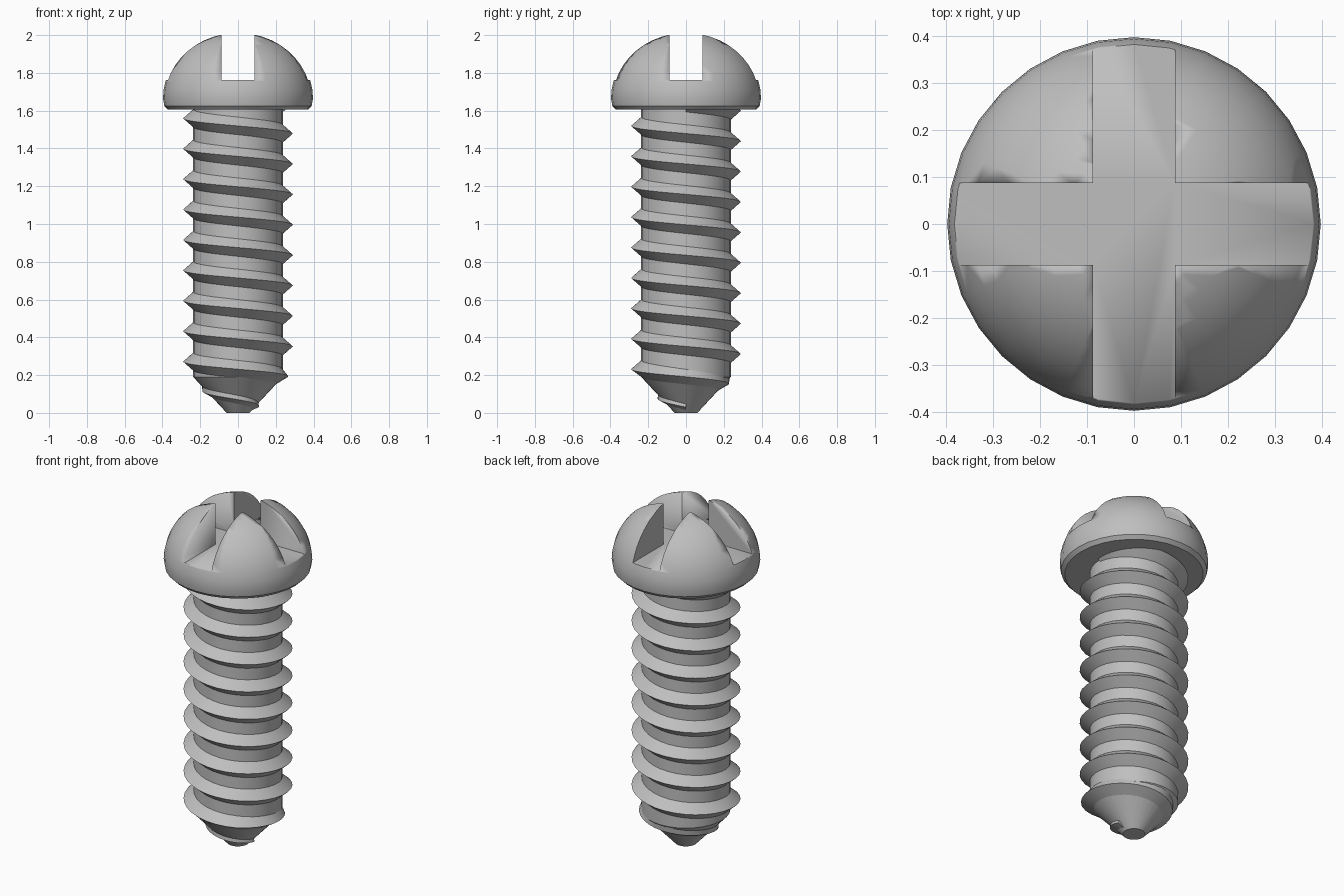
import bpy, bmesh, math

cube = bpy.data.objects.get("Cube")
if cube:
    bpy.data.objects.remove(cube, do_unlink=True)

STEEL = (0.52, 0.52, 0.52, 1)
steel = bpy.data.materials.new("grey steel")
steel.use_nodes = True
steel.diffuse_color = STEEL
steel.node_tree.nodes["Principled BSDF"].inputs["Base Color"].default_value = STEEL

SIDES = 32
TIP_TOP, TIP_R, CORE_R = 0.19, 0.06, 0.237


def finish(name, bm, angle=30):
    bmesh.ops.recalc_face_normals(bm, faces=bm.faces)
    mesh = bpy.data.meshes.new(name)
    bm.to_mesh(mesh)
    bm.free()
    mesh.materials.append(steel)
    obj = bpy.data.objects.new(name, mesh)
    bpy.context.collection.objects.link(obj)
    bpy.ops.object.select_all(action='DESELECT')
    obj.select_set(True)
    bpy.context.view_layer.objects.active = obj
    bpy.ops.object.shade_smooth_by_angle(angle=math.radians(angle))
    return obj


def lathe(name, profile):
    """Revolve (radius, z) points that start and end on the axis."""
    bm = bmesh.new()
    verts = [bm.verts.new((r, 0, z)) for r, z in profile]
    edges = [bm.edges.new(pair) for pair in zip(verts, verts[1:])]
    bmesh.ops.spin(bm, geom=verts + edges, cent=(0, 0, 0), axis=(0, 0, 1),
                   angle=math.tau, steps=SIDES, use_merge=True)
    bmesh.ops.remove_doubles(bm, verts=bm.verts, dist=1e-5)
    return finish(name, bm)


def core_radius(z):
    if z >= TIP_TOP:
        return CORE_R
    return TIP_R + (CORE_R - TIP_R) * max(z, 0) / TIP_TOP


# Shank with a blunt conical tip
lathe("shank", [(0, 0), (TIP_R, 0), (CORE_R, TIP_TOP), (CORE_R, 1.66), (0, 1.66)])

# Thread: a triangular tooth swept down a helix, thinning out over the tip
TURNS, PITCH, START = 10, 0.161, 1.64
bm = bmesh.new()
rings = []
for i in range(TURNS * SIDES + 1):
    a = math.tau * i / SIDES
    z = START - PITCH * i / SIDES
    crest = min(0.291, 0.08 + 0.97 * z)
    half = 0.05 * min(1, 0.3 + 0.7 * z / 0.22)
    points = [(core_radius(z + half) - 0.004, z + half), (crest, z),
              (core_radius(z - half) - 0.004, max(z - half, 0.005))]
    rings.append([bm.verts.new((r * math.cos(a), r * math.sin(a), h)) for r, h in points])
for low, high in zip(rings, rings[1:]):
    for k in range(3):
        n = (k + 1) % 3
        bm.faces.new((low[k], low[n], high[n], high[k]))
bm.faces.new(rings[0])
bm.faces.new(rings[-1])
finish("thread", bm)

# Domed head
DOME_Z, DOME_R, DOME_H = 1.665, 0.397, 0.355
profile = [(0, 1.605), (0.37, 1.605), (0.39, 1.625)]
for i in range(13):
    t = math.pi / 2 * i / 12
    profile.append((DOME_R * math.cos(t), DOME_Z + DOME_H * math.sin(t)))
profile[-1] = (0, profile[-1][1])
head = lathe("head", profile)

# Cross slot: one plus-shaped cutter, removed from the head
S, L, FLOOR = 0.087, 0.6, 1.762
quarter = [(S, S), (S, L), (-S, L)]
outline = []
for _ in range(4):
    outline += quarter
    quarter = [(-y, x) for x, y in quarter]
bm = bmesh.new()
base = bm.faces.new([bm.verts.new((x, y, FLOOR)) for x, y in outline])
top = bmesh.ops.extrude_face_region(bm, geom=[base])["geom"]
bmesh.ops.translate(bm, vec=(0, 0, 0.5),
                    verts=[g for g in top if isinstance(g, bmesh.types.BMVert)])
cutter = finish("slot_cutter", bm)
cutter.hide_render = True
cutter.hide_set(True)
cut = head.modifiers.new("cross_slot", 'BOOLEAN')
cut.operation = 'DIFFERENCE'
cut.solver = 'EXACT'
cut.object = cutter
